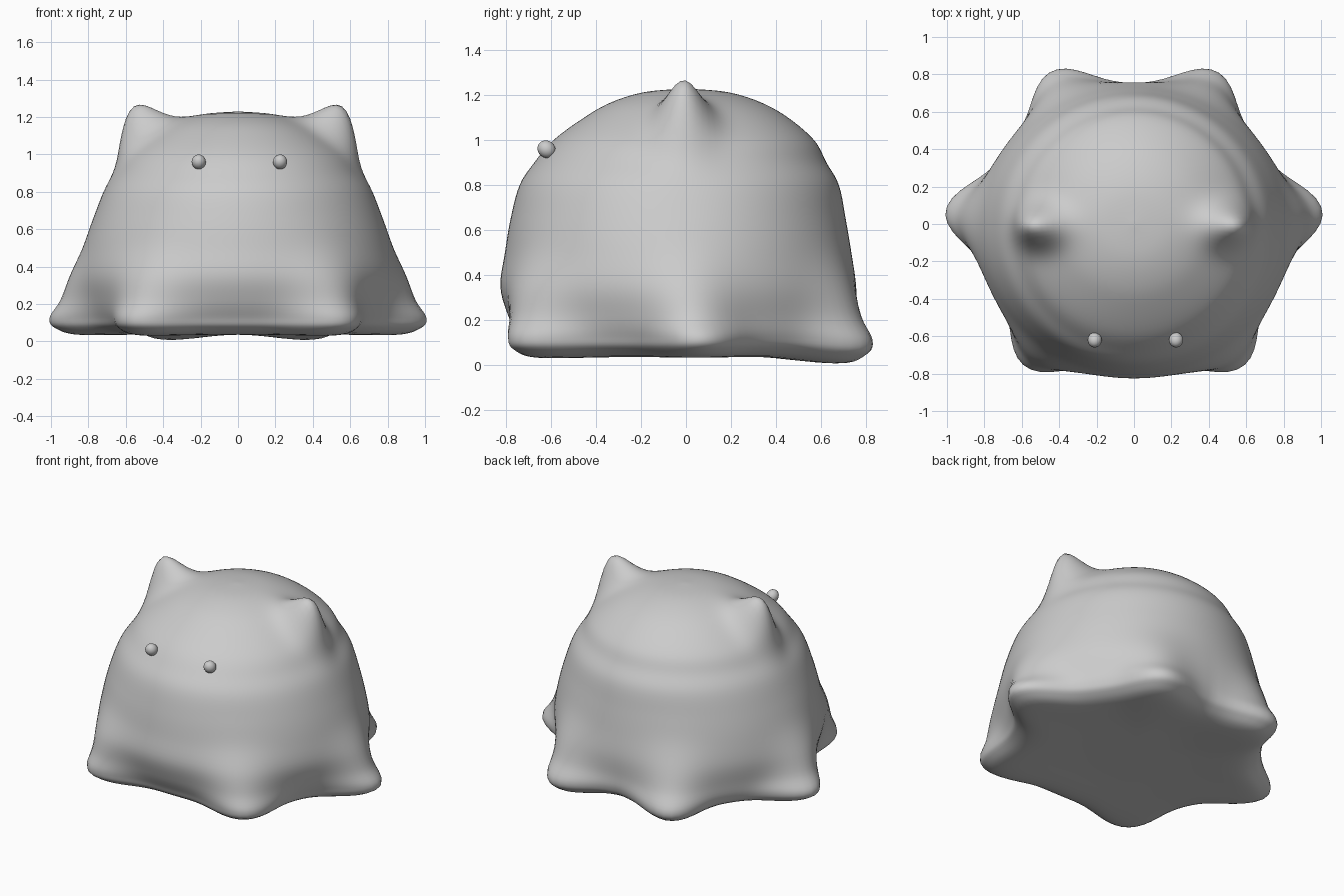
import bpy, bmesh, math

if "Cube" in bpy.data.objects:
    bpy.data.objects.remove(bpy.data.objects["Cube"])

grey = bpy.data.materials.new("plain grey")
grey.diffuse_color = (0.6, 0.6, 0.6, 1)
grey.use_nodes = True
grey.node_tree.nodes["Principled BSDF"].inputs["Base Color"].default_value = grey.diffuse_color

# Body levels from underside to crown:
# height, radius, foot strength, forward shift, sideways stretch
LEVELS = [
    (0.045, 0.00, 0.00, 0.00, 1.06),
    (0.045, 0.32, 0.10, 0.00, 1.06),
    (0.038, 0.60, 0.85, 0.00, 1.06),
    (0.075, 0.71, 1.00, 0.00, 1.06),
    (0.13, 0.745, 0.97, 0.00, 1.06),
    (0.22, 0.77, 0.60, 0.02, 1.06),
    (0.35, 0.79, 0.28, 0.035, 1.06),
    (0.50, 0.77, 0.07, 0.035, 1.06),
    (0.65, 0.745, 0.01, 0.035, 1.04),
    (0.80, 0.71, 0.00, 0.03, 1.01),
    (0.90, 0.65, 0.00, 0.025, 1.00),
    (1.00, 0.58, 0.00, 0.01, 1.00),
    (1.10, 0.455, 0.00, 0.00, 1.00),
    (1.17, 0.33, 0.00, 0.00, 1.00),
    (1.215, 0.18, 0.00, 0.00, 1.00),
    (1.23, 0.00, 0.00, 0.00, 1.00),
]
# Feet on one side, mirrored: direction in degrees, reach, width, drop
FEET = [(3.5, 0.213, 14, 0.005), (-54.5, 0.20, 15, 0.008), (63, 0.175, 14, 0.04)]
SEGMENTS, STEPS = 128, 5


def spline(a, b, c, d, t):
    return b + 0.5 * t * (c - a + t * (2 * a - 5 * b + 4 * c - d + t * (3 * (b - c) + d - a)))


def smooth_levels():
    n = len(LEVELS)
    for i in range(n - 1):
        quad = [LEVELS[min(max(i + k, 0), n - 1)] for k in (-1, 0, 1, 2)]
        for s in range(STEPS):
            yield [spline(*vals, s / STEPS) for vals in zip(*quad)]
    yield LEVELS[-1]


def body_point(level, angle):
    z, radius, strength, shift, stretch = level
    # Fold the direction onto the right half, so both sides match
    side = math.degrees(math.asin(max(-1, min(1, math.sin(angle)))))
    drop = 0
    for direction, reach, width, sink in FEET:
        lobe = strength * math.exp(-((side - direction) / width) ** 2)
        radius += reach * lobe
        drop += sink * lobe * max(0, 1 - z / 0.3)
    x = radius * math.cos(angle) * stretch
    y = radius * math.sin(angle) - shift
    z -= drop
    # Ears pulled up out of the dome
    if z > 0.6:
        d = ((abs(x) - 0.51) ** 2 + (z - 1.06) ** 2) / 0.16 ** 2 + (y + 0.01) ** 2 / 0.11 ** 2
        lift = 0.195 * math.exp(-d)
        x += math.copysign(0.25 * lift, x)
        z += lift
    return x, y, z


def finish(bm, name):
    bmesh.ops.recalc_face_normals(bm, faces=bm.faces)
    for f in bm.faces:
        f.smooth = True
    mesh = bpy.data.meshes.new(name)
    bm.to_mesh(mesh)
    bm.free()
    mesh.materials.append(grey)
    obj = bpy.data.objects.new(name, mesh)
    bpy.context.collection.objects.link(obj)
    return obj


# Body with six feet and two ears in one skin
bm = bmesh.new()
levels = list(smooth_levels())
rings = [[bm.verts.new(body_point(lv, 2 * math.pi * k / SEGMENTS)) for k in range(SEGMENTS)]
         for lv in levels[1:-1]]
for low, high in zip(rings, rings[1:]):
    for k in range(SEGMENTS):
        j = (k + 1) % SEGMENTS
        bm.faces.new((low[k], low[j], high[j], high[k]))
for ring, level in ((rings[0], levels[0]), (rings[-1], levels[-1])):
    pole = bm.verts.new((0, -level[3], level[0]))
    for k in range(SEGMENTS):
        bm.faces.new((ring[k], ring[(k + 1) % SEGMENTS], pole))
finish(bm, "body")

# Bead eyes
for name, x in (("left_eye", -0.21), ("right_eye", 0.225)):
    bm = bmesh.new()
    bmesh.ops.create_uvsphere(bm, u_segments=20, v_segments=12, radius=0.038)
    eye = finish(bm, name)
    eye.location = (x, -0.62, 0.96)
    eye.rotation_euler = (math.radians(50), 0, 0)
    eye.scale = (1, 1, 1.1)
